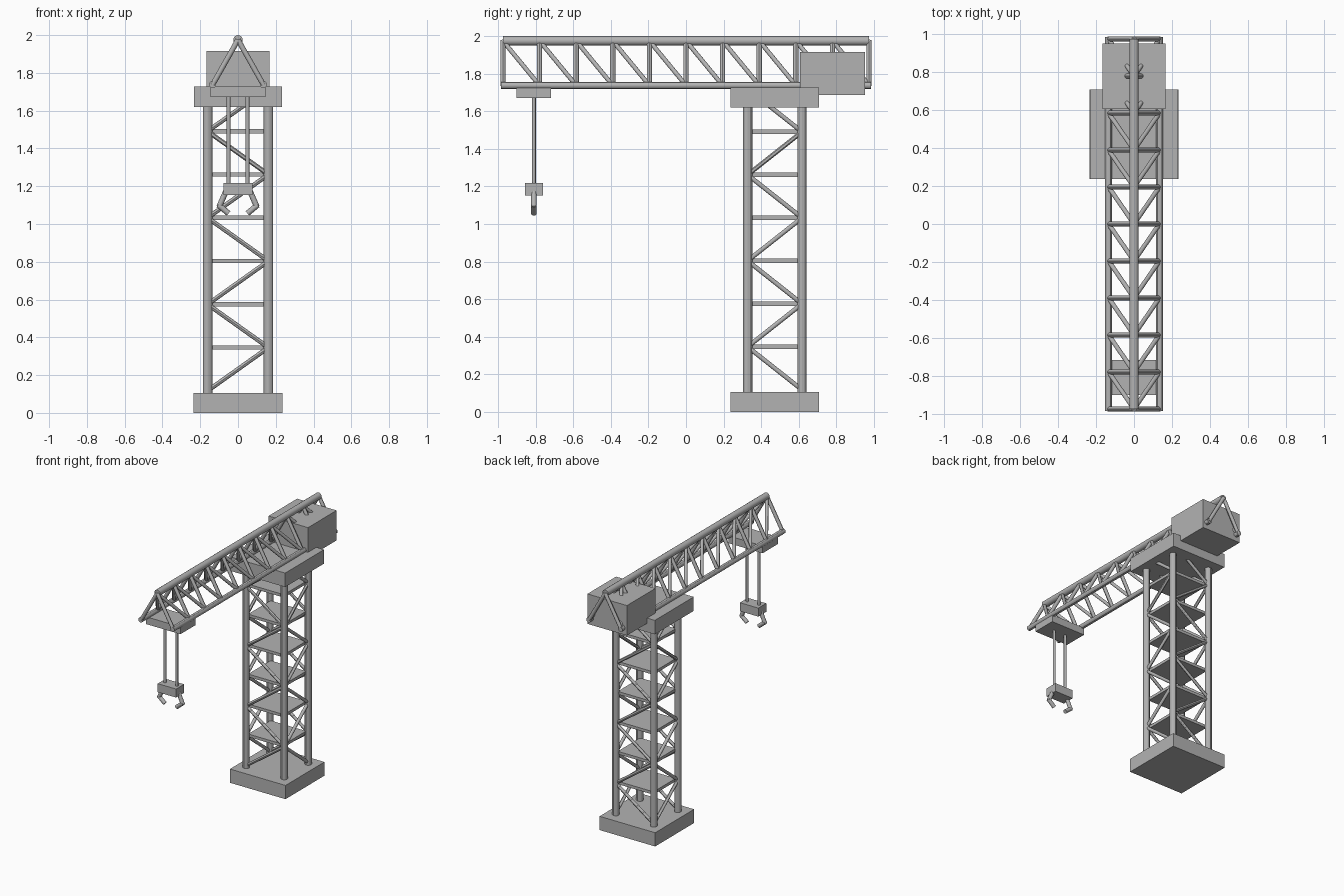
import bpy
from mathutils import Vector

cube = bpy.data.objects.get("Cube")
if cube:
    bpy.data.objects.remove(cube, do_unlink=True)

steel = bpy.data.materials.new("steel grey")
steel.use_nodes = True
GREY = (0.45, 0.45, 0.45, 1)
steel.diffuse_color = GREY
steel.node_tree.nodes["Principled BSDF"].inputs["Base Color"].default_value = GREY


def box(name, low, high):
    """Block between two opposite corners."""
    low, high = Vector(low), Vector(high)
    bpy.ops.mesh.primitive_cube_add(size=1, location=(low + high) / 2)
    ob = bpy.context.object
    ob.name = name
    size = high - low
    for v in ob.data.vertices:
        v.co = v.co * size
    ob.data.materials.append(steel)
    return ob


def bar(name, start, end, radius, sides=12):
    """Round bar running between two points."""
    start, end = Vector(start), Vector(end)
    axis = end - start
    bpy.ops.mesh.primitive_cylinder_add(vertices=sides, radius=radius,
                                        depth=axis.length, location=(start + end) / 2)
    ob = bpy.context.object
    ob.name = name
    ob.rotation_euler = axis.to_track_quat("Z", "Y").to_euler()
    ob.data.materials.append(steel)
    bpy.ops.object.shade_smooth_by_angle()
    return ob


# Tower: base, columns, head slab
CY, HX, HY = 0.473, 0.161, 0.145
box("base", (-0.235, CY - 0.235, 0), (0.235, CY + 0.235, 0.105))
box("tower_head", (-0.232, CY - 0.235, 1.62), (0.232, CY + 0.235, 1.727))
for sx in (-1, 1):
    for sy in (-1, 1):
        bar("tower_column", (sx * HX, CY + sy * HY, 0.1), (sx * HX, CY + sy * HY, 1.63), 0.025)

# Tower: floor plates and zigzag braces on all four faces
STEP = 0.229
levels = [0.117 + STEP * i for i in range(7)]
for z in levels[1:]:
    box("floor_plate", (-HX + 0.01, CY - HY + 0.01, z - 0.011),
        (HX - 0.01, CY + HY - 0.01, z + 0.011))
for i, z in enumerate(levels):
    side = -1 if i % 2 == 0 else 1
    part = min(1, (1.64 - z) / STEP)      # last brace stops inside the head
    turn = side * (1 - 2 * part)
    for s in (-1, 1):
        y = CY + s * HY
        bar("tower_brace", (side * HX, y, z), (turn * HX, y, z + STEP * part), 0.012)
        x = s * HX
        bar("tower_brace", (x, CY - side * HY, z), (x, CY - turn * HY, z + STEP * part), 0.012)

# Jib: triangular truss
END, BX, TOP, LOW, BAYS = 0.975, 0.134, 1.975, 1.738, 10
bar("jib_top_chord", (0, -END, TOP), (0, END, TOP), 0.025, 16)
for s in (-1, 1):
    bar("jib_lower_chord", (s * BX, -END - 0.01, LOW), (s * BX, END + 0.01, LOW), 0.019)
    for i in range(BAYS + 1):
        y = -END + 2 * END * i / BAYS
        bar("jib_post", (s * BX, y, LOW), (0, y, TOP), 0.014)
        if i < BAYS:
            bar("jib_brace", (0, y, TOP), (s * BX, y + 2 * END / BAYS, LOW), 0.012)

# Counterweight at the rear
box("counterweight", (-0.167, 0.607, 1.687), (0.167, 0.952, 1.916))

# Trolley, cables and grab
GY = -0.81
box("trolley", (-0.145, GY - 0.092, 1.672), (0.145, GY + 0.092, 1.728))
box("grab_block", (-0.078, GY - 0.048, 1.153), (0.078, GY + 0.048, 1.218))
for s in (-1, 1):
    bar("cable", (s * 0.05, GY, 1.2), (s * 0.05, GY, 1.69), 0.01)
    bar("claw_upper", (s * 0.063, GY, 1.175), (s * 0.1, GY, 1.09), 0.015)
    bar("claw_lower", (s * 0.104, GY, 1.101), (s * 0.05, GY, 1.056), 0.015)
